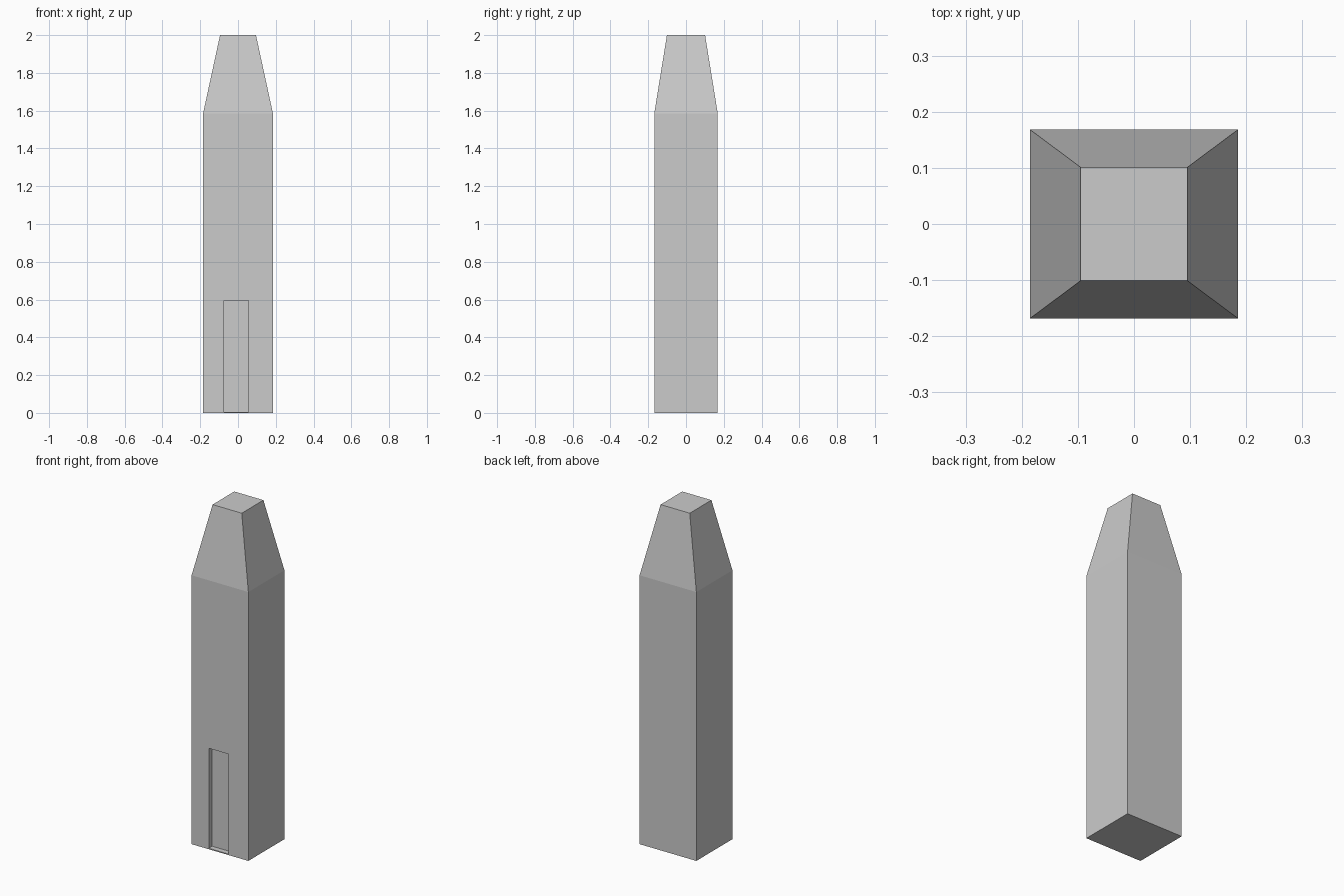
import bpy
import bmesh

if "Cube" in bpy.data.objects:
    bpy.data.objects.remove(bpy.data.objects["Cube"])


def make_object(name, bm):
    bmesh.ops.recalc_face_normals(bm, faces=bm.faces)
    mesh = bpy.data.meshes.new(name)
    bm.to_mesh(mesh)
    bm.free()
    obj = bpy.data.objects.new(name, mesh)
    bpy.context.collection.objects.link(obj)
    return obj


def loft(name, sections):
    """Stack of rectangles (half x, half y, z), joined and capped."""
    bm = bmesh.new()
    rings = [[bm.verts.new((sx * hx, sy * hy, z))
              for sx, sy in ((-1, -1), (1, -1), (1, 1), (-1, 1))]
             for hx, hy, z in sections]
    for low, high in zip(rings, rings[1:]):
        for i in range(4):
            j = (i + 1) % 4
            bm.faces.new((low[i], low[j], high[j], high[i]))
    bm.faces.new(rings[0][::-1])
    bm.faces.new(rings[-1])
    return make_object(name, bm)


def box(name, low, high):
    bm = bmesh.new()
    bmesh.ops.create_cube(bm, size=1)
    for v in bm.verts:
        v.co = [low[k] if v.co[k] < 0 else high[k] for k in range(3)]
    return make_object(name, bm)


# Tower: straight shaft with a tapered, flat-topped crown
tower = loft("tower", [(0.185, 0.168, 0), (0.185, 0.168, 1.585), (0.095, 0.101, 2)])

# Shallow doorway recess in the front, slightly left of centre
cutter = box("doorway_cutter", (-0.073, -0.25, 0.006), (0.055, -0.137, 0.595))
cutter.hide_render = True
cutter.hide_set(True)
cut = tower.modifiers.new("doorway", 'BOOLEAN')
cut.operation = 'DIFFERENCE'
cut.solver = 'EXACT'
cut.object = cutter
